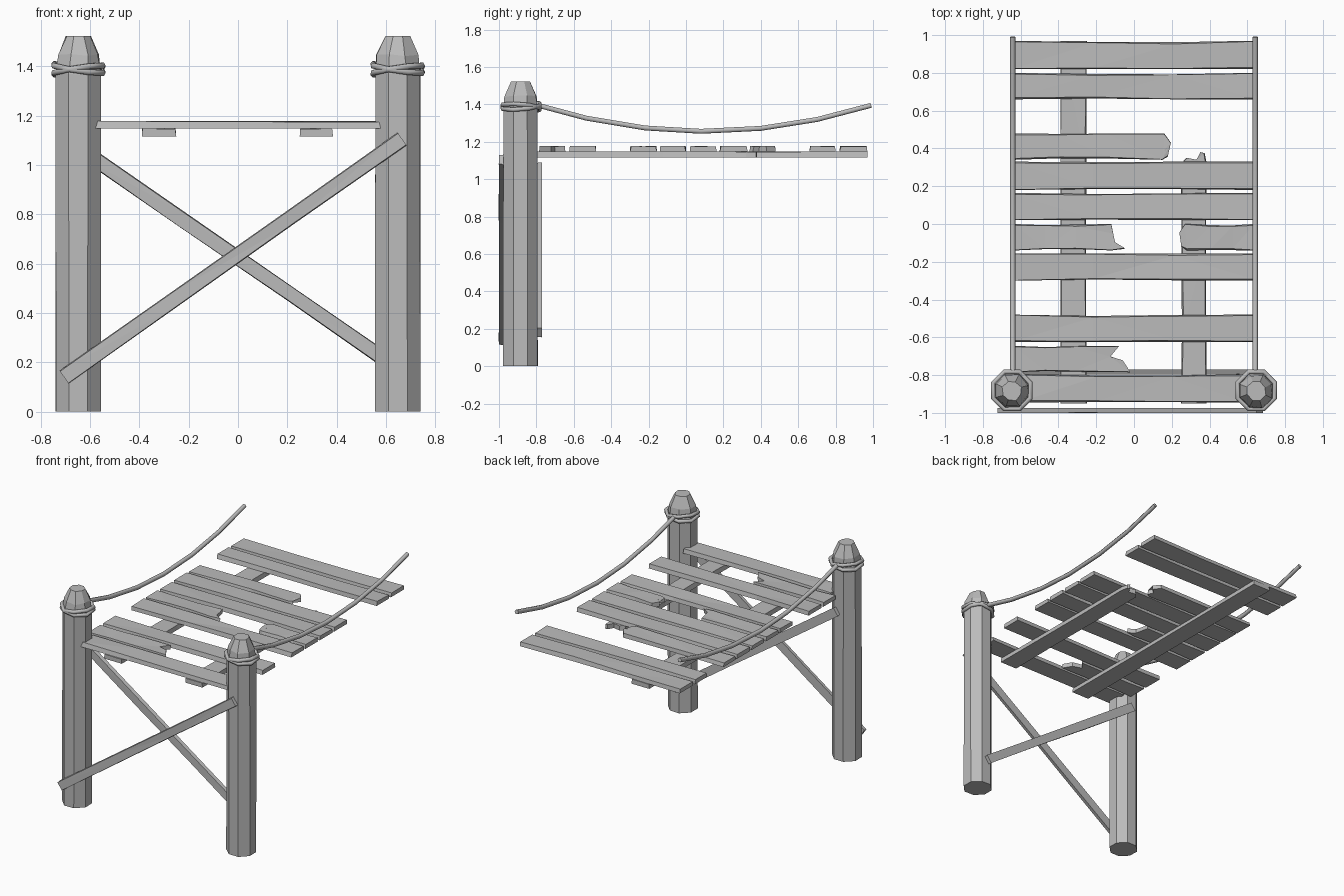
import bpy, bmesh, math, random
from mathutils import Matrix, Vector

random.seed(4)
if "Cube" in bpy.data.objects:
    bpy.data.objects.remove(bpy.data.objects["Cube"])

grey = bpy.data.materials.new("weathered grey")
grey.use_nodes = True
COL = (0.5, 0.5, 0.5, 1)
grey.diffuse_color = COL
grey.node_tree.nodes["Principled BSDF"].inputs["Base Color"].default_value = COL


def finish(bm, name):
    bmesh.ops.recalc_face_normals(bm, faces=bm.faces)
    me = bpy.data.meshes.new(name)
    bm.to_mesh(me)
    bm.free()
    me.materials.append(grey)
    ob = bpy.data.objects.new(name, me)
    bpy.context.collection.objects.link(ob)
    return ob


def board(name, x0, x1, y0, y1, z0, z1, jag0=(), jag1=(), wob=0.008):
    """Rough board along x; jag0 / jag1 are broken end outlines as (x, v), v from 0 at y0 to 1 at y1."""
    def j():
        return random.uniform(-wob, wob)
    h = y1 - y0
    mids = [x0 + (x1 - x0) * t for t in (0.33, 0.67)]
    right = jag1 or [(x1, 0), (x1, 1)]
    left = jag0 or [(x0, 0), (x0, 1)]
    outline = [(x, y0 + abs(j())) for x in mids]
    outline += [(x, y0 + v * h) for x, v in right]
    outline += [(x, y1 - abs(j())) for x in reversed(mids)]
    outline += [(x, y0 + v * h) for x, v in reversed(left)]
    yc = (y0 + y1) / 2
    bm = bmesh.new()
    low = [bm.verts.new((x, y, z0)) for x, y in outline]
    # the upper outline is slightly narrower and uneven
    top = [bm.verts.new((x, yc + (y - yc) * random.uniform(0.86, 0.98),
                         z1 + j() * 0.35)) for x, y in outline]
    bm.faces.new(low)
    bmesh.ops.triangulate(bm, faces=[bm.faces.new(top)])
    n = len(low)
    for i in range(n):
        k = (i + 1) % n
        bm.faces.new((low[i], low[k], top[k], top[i]))
    return finish(bm, name)


def tube(name, points, radius, closed=False):
    cu = bpy.data.curves.new(name, "CURVE")
    cu.dimensions = "3D"
    cu.bevel_depth = radius
    cu.bevel_resolution = 1
    cu.use_fill_caps = True
    sp = cu.splines.new("POLY")
    sp.points.add(len(points) - 1)
    for p, co in zip(sp.points, points):
        p.co = (*co, 1)
    sp.use_cyclic_u = closed
    cu.materials.append(grey)
    ob = bpy.data.objects.new(name, cu)
    bpy.context.collection.objects.link(ob)
    bpy.ops.object.select_all(action="DESELECT")
    ob.select_set(True)
    bpy.context.view_layer.objects.active = ob
    bpy.ops.object.convert(target="MESH")


PX, PY = 0.647, -0.885
SIDES = [math.radians(22.5 + 45 * i) for i in range(8)]


# Posts with faceted domed tops
def post(name, cx):
    bm = bmesh.new()
    rings = []
    for z, r, rough in ((0, 0.099, 0.002), (1.37, 0.099, 0.002),
                        (1.45, 0.09, 0.006), (1.523, 0.052, 0.003)):
        rings.append([bm.verts.new((cx + r * math.cos(a) + random.uniform(-rough, rough),
                                    PY + r * math.sin(a) + random.uniform(-rough, rough),
                                    z - random.uniform(0, rough * 2) * (1 < z < 1.5)))
                      for a in SIDES])
    for a, b in zip(rings, rings[1:]):
        for i in range(8):
            k = (i + 1) % 8
            bm.faces.new((a[i], a[k], b[k], b[i]))
    bm.faces.new(rings[0])
    bm.faces.new(rings[-1])
    finish(bm, name)


for side, s in (("left", 1), ("right", -1)):
    post(side + "_post", s * PX)
    # Two crossed rope loops round each post
    for n, (zc, tilt) in enumerate(((1.385, 0.018), (1.39, -0.018))):
        tube(f"{side}_rope_loop_{n + 1}",
             [(s * PX + 0.106 * math.cos(a), PY + 0.004 + 0.106 * math.sin(a),
               zc + tilt * math.cos(a + 0.5)) for a in SIDES], 0.013, True)
    # Sagging hand rope
    tube(side + "_hand_rope",
         [(s * 0.642, y, 1.256 + 0.142 * ((y - 0.1) / 0.9) ** 2)
          for y in (-0.79, -0.53, -0.22, 0.08, 0.4, 0.7, 0.99)], 0.015)

# Whole deck planks
Z0, Z1 = 1.147, 1.176
for i, (y0, y1) in enumerate(((0.82, 0.97), (0.66, 0.80), (0.18, 0.33), (0.02, 0.165),
                              (-0.30, -0.155), (-0.625, -0.48), (-0.945, -0.795))):
    e = 0.58 if y0 < -0.9 else 0.63
    board(f"deck_plank_{i + 1}", -e, e, y0, y1, Z0, Z1)

# Broken deck planks
board("broken_plank_back", -0.63, 0.1, 0.34, 0.48, Z0, Z1,
      jag1=[(0.15, 0), (0.18, 0.12), (0.16, 0.36), (0.195, 0.65), (0.16, 1)])
board("broken_plank_middle_right", -0.63, -0.15, -0.14, 0, Z0, Z1,
      jag1=[(-0.12, 0), (-0.05, 0.06), (-0.10, 0.3), (-0.11, 0.65), (-0.12, 1)])
board("broken_plank_middle_left", 0.3, 0.63, -0.14, 0, Z0, Z1,
      jag0=[(0.28, 0), (0.25, 0.15), (0.28, 0.42), (0.24, 0.68), (0.27, 1)])
board("broken_plank_front", -0.63, -0.15, -0.785, -0.645, Z0, Z1,
      jag1=[(-0.02, 0), (-0.06, 0.45), (-0.125, 0.6), (-0.08, 1)])

# Beams under the deck, built along x and turned to run along y
TURN = Matrix.Rotation(math.radians(90), 4, "Z")
beam = board("right_beam", -0.95, 0.97, 0.25, 0.39, 1.115, 1.147, wob=0.005)
beam.data.transform(TURN)
beam = board("left_beam", -0.95, 0.28, -0.385, -0.25, 1.115, 1.147, wob=0.005,
             jag1=[(0.32, 0), (0.375, 0.08), (0.38, 0.22), (0.34, 0.4), (0.35, 0.8), (0.32, 1)])
beam.data.transform(TURN)


# Diagonal braces before and behind the posts
def brace(name, xa, za, xb, zb, y, width):
    d = Vector((xb - xa, 0, zb - za))
    half = d.length / 2
    ob = board(name, -half, half, -width / 2, width / 2, -0.013, 0.013, wob=0.004)
    ob.data.transform(Matrix.Translation(((xa + xb) / 2, y, (za + zb) / 2))
                      @ Matrix.Rotation(-math.atan2(d.z, d.x), 4, "Y")
                      @ Matrix.Rotation(math.radians(90), 4, "X"))


brace("front_brace", -0.705, 0.14, 0.665, 1.105, -0.987, 0.064)
brace("back_brace", -0.64, 1.065, 0.64, 0.18, -0.782, 0.062)
